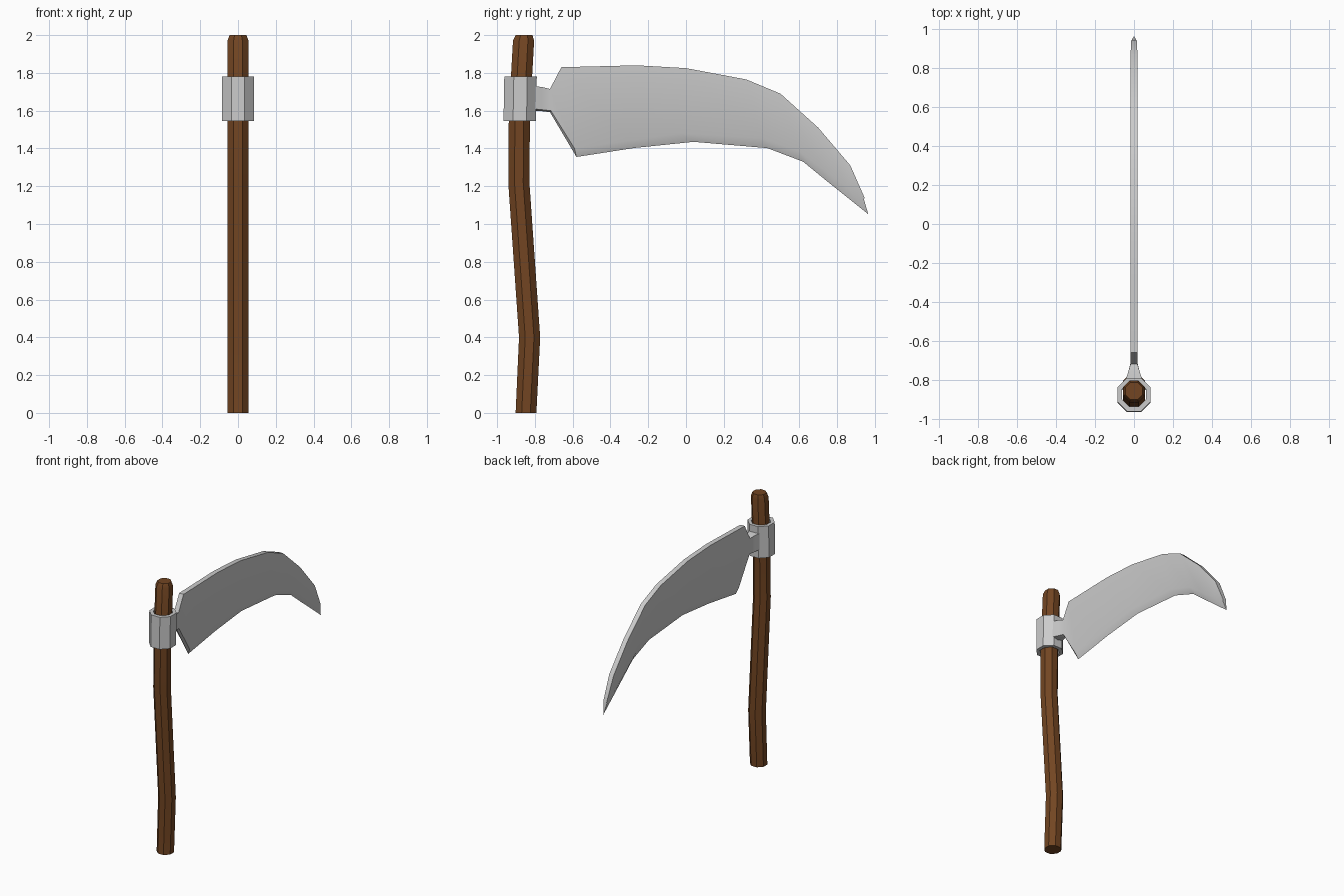
import bpy, math

if "Cube" in bpy.data.objects:
    bpy.data.objects.remove(bpy.data.objects["Cube"])

def make_object(name, verts, faces, color=None, angle=30):
    mesh = bpy.data.meshes.new(name)
    mesh.from_pydata(verts, [], faces)
    mesh.validate()
    obj = bpy.data.objects.new(name, mesh)
    bpy.context.collection.objects.link(obj)
    bpy.ops.object.select_all(action='DESELECT')
    obj.select_set(True)
    bpy.context.view_layer.objects.active = obj
    bpy.ops.object.mode_set(mode='EDIT')
    bpy.ops.mesh.select_all(action='SELECT')
    bpy.ops.mesh.normals_make_consistent(inside=False)
    bpy.ops.object.mode_set(mode='OBJECT')
    bpy.ops.object.shade_smooth_by_angle(angle=math.radians(angle))
    if color:
        mat = bpy.data.materials.new(name + "_material")
        mat.diffuse_color = color
        mat.use_nodes = True
        mat.node_tree.nodes["Principled BSDF"].inputs["Base Color"].default_value = mat.diffuse_color
        mesh.materials.append(mat)
    return obj

def loft(name, rings, closed=False, **kw):
    """Skin equal-sized rings; cap the ends, or join last ring to first."""
    n, m = len(rings[0]), len(rings)
    verts = [v for r in rings for v in r]
    faces = []
    for i in range(m if closed else m - 1):
        a, b = i * n, ((i + 1) % m) * n
        faces += [(a + j, a + (j + 1) % n, b + (j + 1) % n, b + j) for j in range(n)]
    if not closed:
        faces += [tuple(range(n)), tuple(range((m - 1) * n, m * n))]
    return make_object(name, verts, faces, **kw)

def octagon(apothem, y, z, tilt=0.0):
    r = apothem / math.cos(math.pi / 8)
    ring = []
    for k in range(8):
        a = math.pi / 8 + k * math.pi / 4
        dy = r * math.sin(a)
        ring.append((r * math.cos(a), y + dy, z + tilt * dy))
    return ring

# Bent octagonal wooden handle: (apothem, y, z)
handle_path = [(0.055, -0.847, 0), (0.056, -0.828, 0.4), (0.056, -0.885, 1.22),
               (0.056, -0.882, 1.58), (0.056, -0.860, 1.97), (0.044, -0.857, 2.0)]
loft("handle", [octagon(*p) for p in handle_path], color=(0.17, 0.06, 0.016, 1))

# Hollow metal collar around the handle
loft("collar", [octagon(0.086, -0.880, 1.545), octagon(0.086, -0.876, 1.78),
                octagon(0.062, -0.874, 1.78), octagon(0.062, -0.880, 1.545)], closed=True)

# Blade with neck: half thickness, then (y, z) of back, bevel line and cutting edge
t = 0.018
stations = [
    (0.045, (-0.81, 1.73), (-0.81, 1.61), (-0.81, 1.60)),
    (0.030, (-0.76, 1.725), (-0.76, 1.605), (-0.76, 1.597)),
    (t, (-0.72, 1.715), (-0.715, 1.60), (-0.72, 1.592)),
    (t, (-0.66, 1.83), (-0.59, 1.40), (-0.58, 1.355)),
    (t, (-0.26, 1.84), (-0.30, 1.442), (-0.27, 1.403)),
    (t, (0.00, 1.825), (-0.03, 1.48), (0.04, 1.435)),
    (t, (0.32, 1.765), (0.40, 1.455), (0.43, 1.402)),
    (t, (0.50, 1.69), (0.60, 1.385), (0.62, 1.33)),
    (t, (0.70, 1.51), (0.72, 1.295), (0.735, 1.236)),
    (t, (0.87, 1.31), (0.855, 1.193), (0.865, 1.132)),
    (0.014, (0.945, 1.14), (0.942, 1.13), (0.965, 1.052)),
]
rings = []
for w, back, bevel, edge in stations:
    rings.append([(w, *back), (w, *bevel), (0, *edge), (-w, *bevel), (-w, *back)])
loft("blade", rings)
